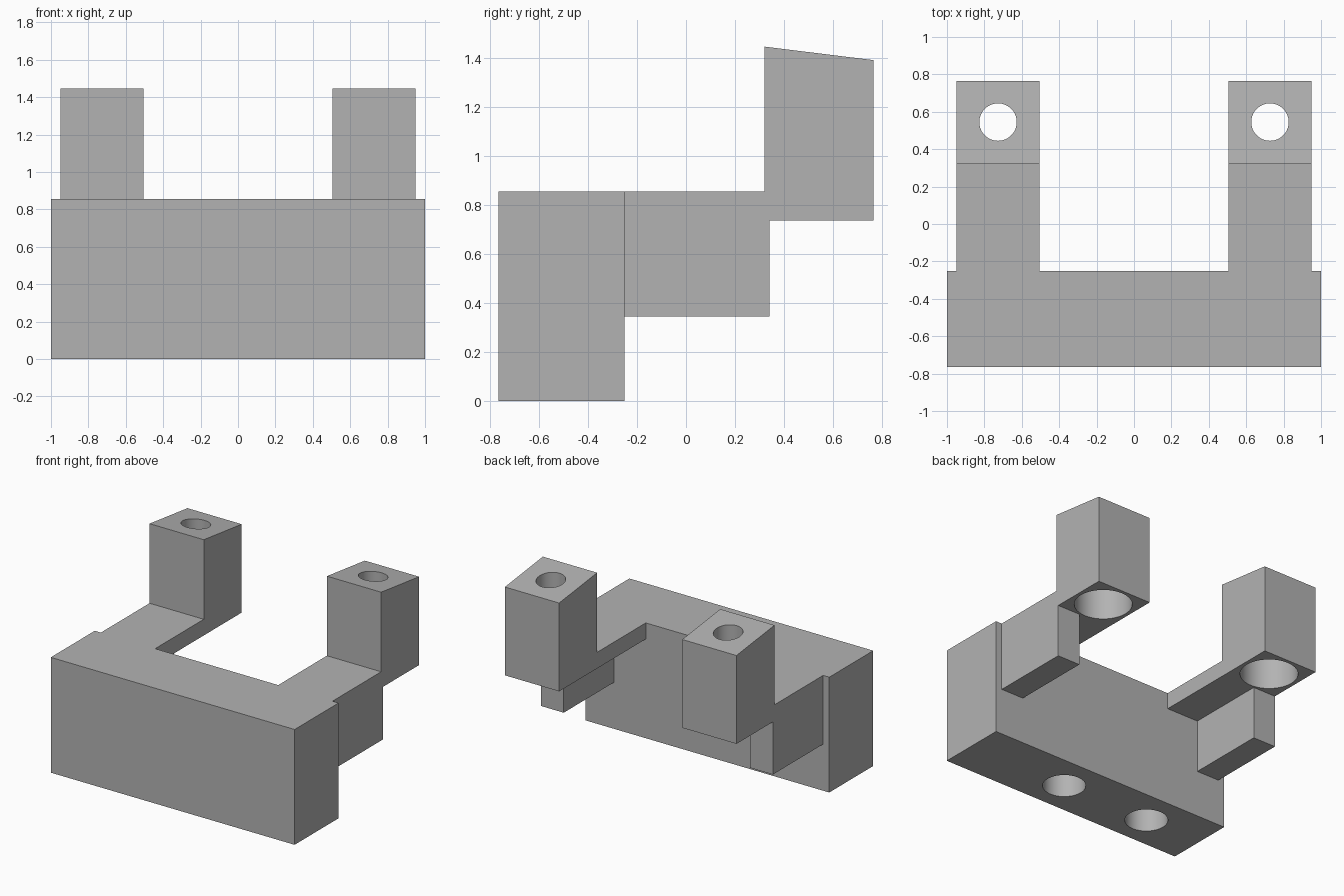
import bpy
import bmesh
from mathutils import Matrix, Vector

cube = bpy.data.objects.get("Cube")
if cube:
    bpy.data.objects.remove(cube, do_unlink=True)

grey = bpy.data.materials.new("plain grey")
grey.use_nodes = True
colour = (0.45, 0.45, 0.45, 1)
grey.diffuse_color = colour
grey.node_tree.nodes["Principled BSDF"].inputs["Base Color"].default_value = colour


def finish(name, bm):
    bmesh.ops.recalc_face_normals(bm, faces=bm.faces)
    mesh = bpy.data.meshes.new(name)
    bm.to_mesh(mesh)
    bm.free()
    mesh.materials.append(grey)
    obj = bpy.data.objects.new(name, mesh)
    bpy.context.collection.objects.link(obj)
    return obj


def prism(name, profile, x0, x1):
    """Side profile (y, z) extruded along x."""
    bm = bmesh.new()
    face = bm.faces.new([bm.verts.new((x0, y, z)) for y, z in profile])
    new = bmesh.ops.extrude_face_region(bm, geom=[face])["geom"]
    verts = [v for v in new if isinstance(v, bmesh.types.BMVert)]
    bmesh.ops.translate(bm, verts=verts, vec=Vector((x1 - x0, 0, 0)))
    return finish(name, bm)


def rod(name, x, y, z0, z1, radius):
    bm = bmesh.new()
    bmesh.ops.create_cone(bm, cap_ends=True, segments=64, radius1=radius,
                          radius2=radius, depth=z1 - z0,
                          matrix=Matrix.Translation((x, y, (z0 + z1) / 2)))
    return finish(name, bm)


def combine(target, tool, operation):
    mod = target.modifiers.new(operation.title(), 'BOOLEAN')
    mod.operation = operation
    mod.solver = 'EXACT'
    mod.object = tool
    bpy.ops.object.select_all(action='DESELECT')
    bpy.context.view_layer.objects.active = target
    target.select_set(True)
    bpy.ops.object.modifier_apply(modifier=mod.name)
    bpy.data.objects.remove(tool, do_unlink=True)


FRONT, BACK, TOP = -0.765, -0.25, 0.855
ROOT = -0.4

# Main block
bracket = prism("bracket_body",
                [(FRONT, 0), (BACK, 0), (BACK, TOP), (FRONT, TOP)], -1, 1)

# Arms: flat plate with an upright slant-topped post
arm_profile = [(ROOT, 0.735), (0.765, 0.735), (0.765, 1.39),
               (0.32, 1.445), (0.32, TOP), (ROOT, TOP)]
# Ribs under the outer edge of each arm
rib_profile = [(ROOT, 0.345), (0.34, 0.345), (0.34, 0.8), (ROOT, 0.8)]

for side in (-1, 1):
    arm = prism("arm", arm_profile, side * 0.505, side * 0.95)
    combine(arm, prism("rib", rib_profile, side * 0.765, side * 0.95), 'UNION')
    combine(bracket, arm, 'UNION')

# Post holes: narrow through hole with a wide bore from below
for side in (-1, 1):
    x, y = side * 0.727, 0.545
    combine(bracket, rod("post_hole", x, y, 0.6, 1.6, 0.1), 'DIFFERENCE')
    combine(bracket, rod("post_bore", x, y, 0.6, 1.15, 0.195), 'DIFFERENCE')

# Blind holes in the underside of the block
for x in (0.18, -0.54):
    combine(bracket, rod("base_hole", x, -0.515, -0.1, 0.6, 0.145), 'DIFFERENCE')

bpy.ops.object.shade_smooth_by_angle()
